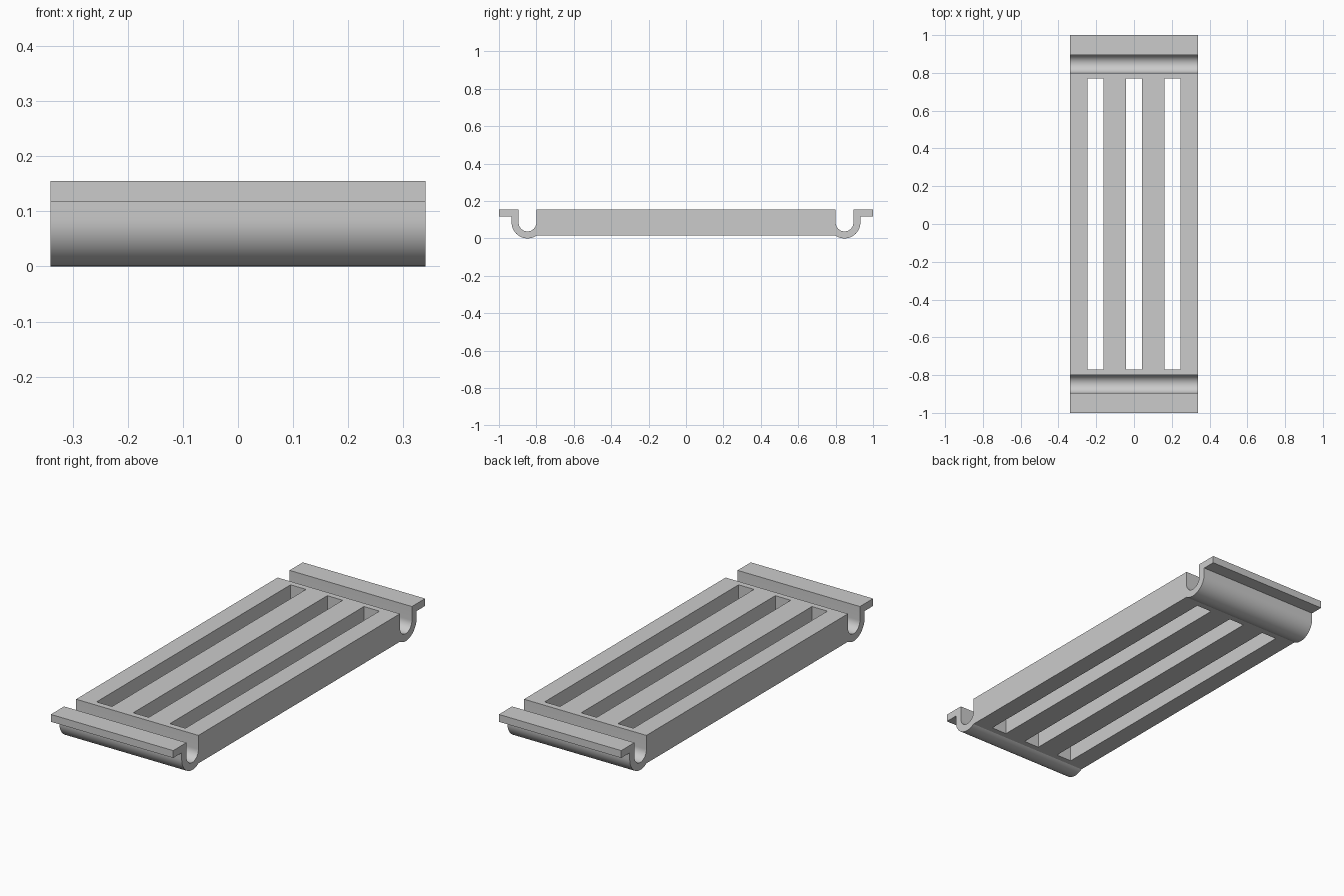
import bpy, bmesh
from math import cos, sin, pi, sqrt

old = bpy.data.objects.get("Cube")
if old:
    bpy.data.objects.remove(old, do_unlink=True)

HALF_W, TOP, LIP = 0.34, 0.155, 0.118
SLAB, CY, CZ = 0.80, 0.8475, 0.085       # slab half length, channel centre
R_IN, R_OUT = 0.0475, 0.085
SLOT_W, SLOT_L, SLOT_GAP = 0.086, 1.54, 0.204
STEPS = 24

grey = bpy.data.materials.new("light grey")
grey.use_nodes = True
colour = (0.6, 0.6, 0.6, 1)
grey.diffuse_color = colour
grey.node_tree.nodes["Principled BSDF"].inputs["Base Color"].default_value = colour


def arc(radius, start, end):
    angles = [start + (end - start) * i / STEPS for i in range(STEPS + 1)]
    return [(CY + radius * cos(a), CZ + radius * sin(a)) for a in angles]


# Side profile: slab edge, round channel, lip, and back under the channel
bottom = CZ - sqrt(R_OUT ** 2 - (CY - SLAB) ** 2)
under = [p for p in arc(R_OUT, 0, -pi) if p[0] > SLAB + 0.002]
half = [(SLAB, TOP)] + arc(R_IN, -pi, 0) + [(CY + R_IN, TOP), (1, TOP), (1, LIP),
        (CY + R_OUT, LIP)] + under + [(SLAB, bottom)]
profile = half + [(-y, z) for y, z in reversed(half)]

# Extrude the profile across the width
bm = bmesh.new()
face = bm.faces.new([bm.verts.new((-HALF_W, y, z)) for y, z in profile])
new = bmesh.ops.extrude_face_region(bm, geom=[face])["geom"]
bmesh.ops.translate(bm, vec=(2 * HALF_W, 0, 0),
                    verts=[v for v in new if isinstance(v, bmesh.types.BMVert)])
bmesh.ops.recalc_face_normals(bm, faces=bm.faces)
mesh = bpy.data.meshes.new("slotted_tray")
bm.to_mesh(mesh)
bm.free()
mesh.materials.append(grey)
tray = bpy.data.objects.new("slotted_tray", mesh)
bpy.context.collection.objects.link(tray)

# Three long slots through the slab
for i in (-1, 0, 1):
    bpy.ops.mesh.primitive_cube_add(size=1, location=(i * SLOT_GAP, 0, 0.1))
    cutter = bpy.context.object
    cutter.name = "slot_cutter"
    cutter.scale = (SLOT_W, SLOT_L, 0.5)
    cutter.data.materials.append(grey)
    bpy.context.view_layer.objects.active = tray
    cut = tray.modifiers.new("slot", 'BOOLEAN')
    cut.operation, cut.solver, cut.object = 'DIFFERENCE', 'EXACT', cutter
    bpy.ops.object.modifier_apply(modifier=cut.name)
    bpy.data.objects.remove(cutter, do_unlink=True)

# Smooth channels, sharp edges elsewhere
bpy.ops.object.select_all(action='DESELECT')
tray.select_set(True)
bpy.context.view_layer.objects.active = tray
bpy.ops.object.shade_smooth_by_angle(angle=pi / 6)
